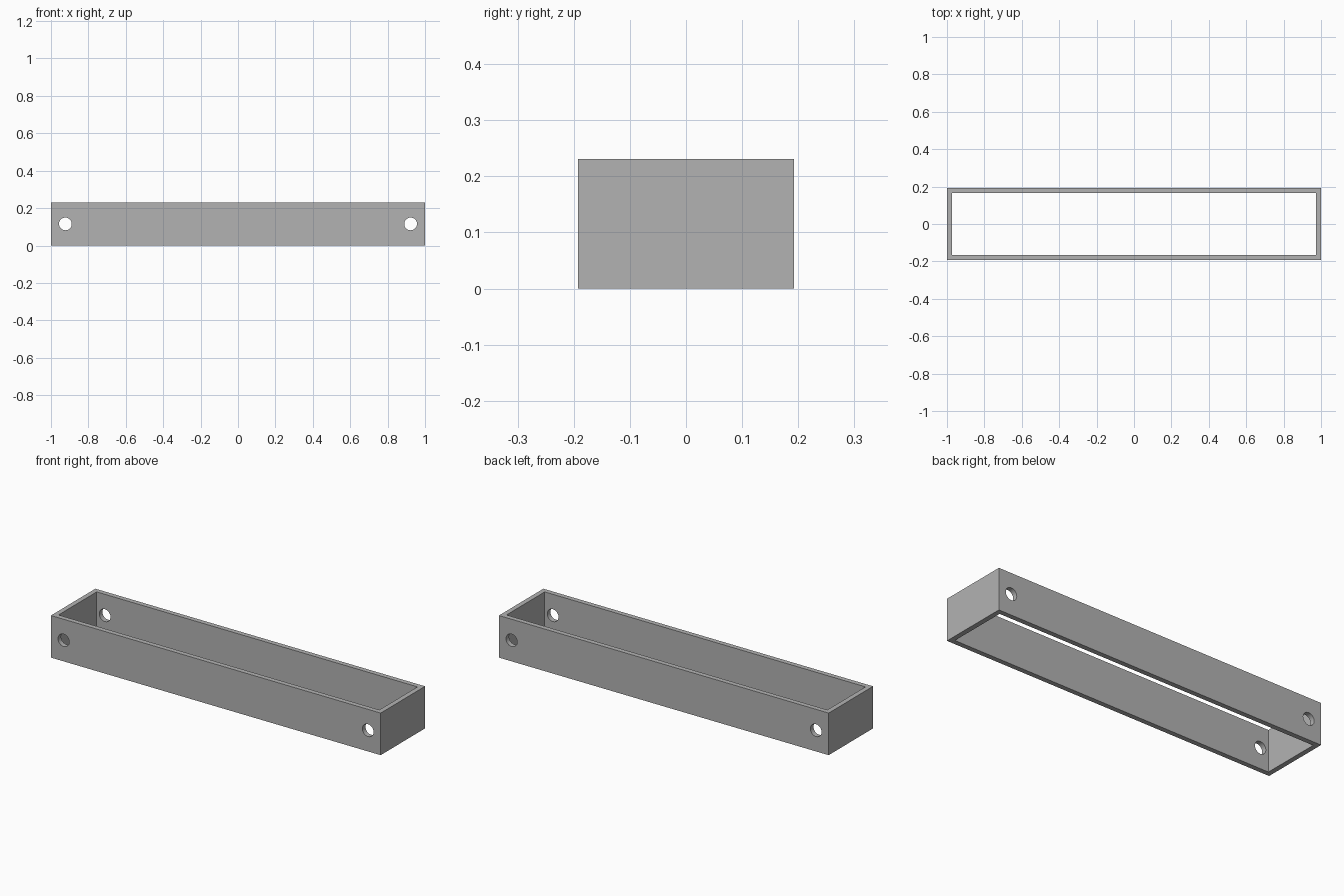
import bpy
import math

UNIT = 2 / 26                      # frame is 26 x 5 x 3 units
LENGTH, DEPTH, HEIGHT = 26 * UNIT, 5 * UNIT, 3 * UNIT
WALL = 0.027
HOLE_RADIUS = 0.034
HOLE_X = 12 * UNIT

default = bpy.data.objects.get("Cube")
if default:
    bpy.data.objects.remove(default, do_unlink=True)

# Single plain grey material
grey = bpy.data.materials.new("plain_grey")
grey.use_nodes = True
colour = (0.45, 0.45, 0.45, 1)
grey.diffuse_color = colour
grey.node_tree.nodes["Principled BSDF"].inputs["Base Color"].default_value = colour


def box(name, size):
    bpy.ops.mesh.primitive_cube_add(size=1, location=(0, 0, HEIGHT / 2))
    obj = bpy.context.object
    obj.name = name
    obj.scale = size
    bpy.ops.object.transform_apply(location=False, rotation=False, scale=True)
    obj.data.materials.append(grey)
    return obj


def cut(target, cutter):
    cutter.hide_render = True
    mod = target.modifiers.new("cut", "BOOLEAN")
    mod.operation = "DIFFERENCE"
    mod.solver = "EXACT"
    mod.object = cutter
    bpy.context.view_layer.objects.active = target
    bpy.ops.object.modifier_apply(modifier=mod.name)
    bpy.data.objects.remove(cutter, do_unlink=True)


# Rectangular frame, open at top and bottom
frame = box("frame", (LENGTH, DEPTH, HEIGHT))
cut(frame, box("opening_cutter", (LENGTH - 2 * WALL, DEPTH - 2 * WALL, HEIGHT * 2)))

# Round holes through both long walls, near each end
for side in (-1, 1):
    bpy.ops.mesh.primitive_cylinder_add(
        vertices=32, radius=HOLE_RADIUS, depth=DEPTH * 2,
        location=(side * HOLE_X, 0, HEIGHT / 2), rotation=(math.pi / 2, 0, 0))
    drill = bpy.context.object
    drill.name = "hole_cutter"
    drill.data.materials.append(grey)
    cut(frame, drill)

# Smooth hole walls, sharp box edges
bpy.ops.object.select_all(action="DESELECT")
frame.select_set(True)
bpy.context.view_layer.objects.active = frame
bpy.ops.object.shade_smooth_by_angle(angle=math.radians(30))
